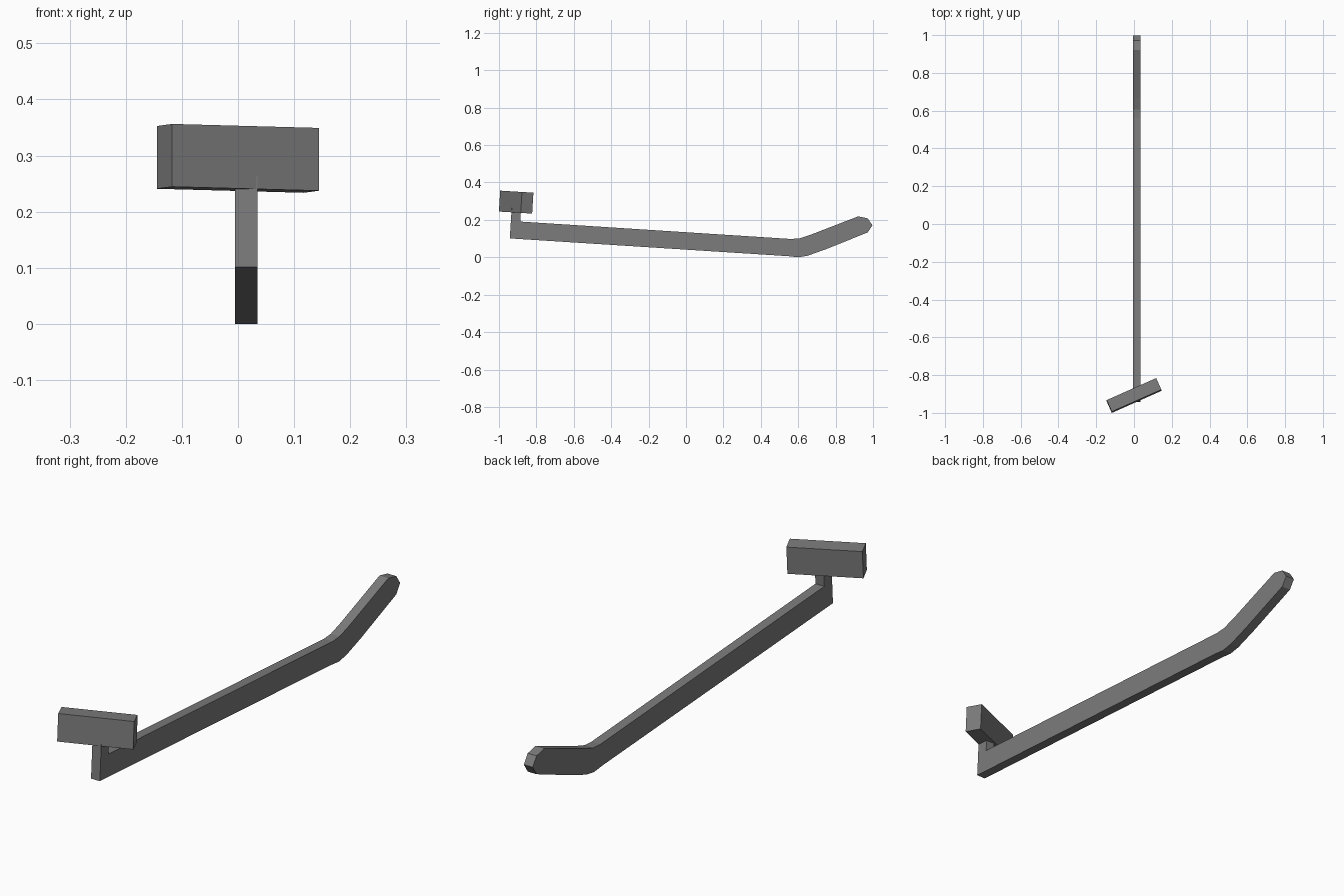
import bpy
import bmesh
from math import radians
from mathutils import Matrix

cube = bpy.data.objects.get("Cube")
if cube:
    bpy.data.objects.remove(cube, do_unlink=True)

grey = bpy.data.materials.new("dark_grey")
grey.use_nodes = True
colour = (0.2, 0.2, 0.2, 1)
grey.diffuse_color = colour
grey.node_tree.nodes["Principled BSDF"].inputs["Base Color"].default_value = colour


def add_object(name, bm):
    bmesh.ops.recalc_face_normals(bm, faces=bm.faces)
    mesh = bpy.data.meshes.new(name)
    bm.to_mesh(mesh)
    bm.free()
    mesh.materials.append(grey)
    obj = bpy.data.objects.new(name, mesh)
    bpy.context.collection.objects.link(obj)
    return obj


# Bent arm with upright post: side profile (y, z) extruded across x
profile = [
    (-0.942, 0.101), (0.547, 0.006), (0.60, 0.0), (0.649, 0.008), (0.745, 0.042),
    (0.972, 0.133), (0.997, 0.171), (0.972, 0.208), (0.921, 0.219),
    (0.67, 0.122), (0.606, 0.101), (0.56, 0.098), (-0.886, 0.191),
    (-0.882, 0.26), (-0.932, 0.264),
]
x_min, x_max = -0.005, 0.035
bm = bmesh.new()
side = bm.faces.new([bm.verts.new((x_min, y, z)) for y, z in profile])
extruded = bmesh.ops.extrude_face_region(bm, geom=[side], use_keep_orig=True)
moved = [v for v in extruded["geom"] if isinstance(v, bmesh.types.BMVert)]
bmesh.ops.translate(bm, verts=moved, vec=(x_max - x_min, 0, 0))
add_object("arm_and_post", bm)

# Block on the post, turned and pitched with the arm
bm = bmesh.new()
bmesh.ops.create_cube(bm, size=1, matrix=Matrix.Diagonal((0.287, 0.067, 0.112, 1)))
block = add_object("head_block", bm)
block.matrix_world = (Matrix.Translation((0, -0.908, 0.295))
                      @ Matrix.Rotation(radians(-3.5), 4, "X")
                      @ Matrix.Rotation(radians(24), 4, "Z"))
